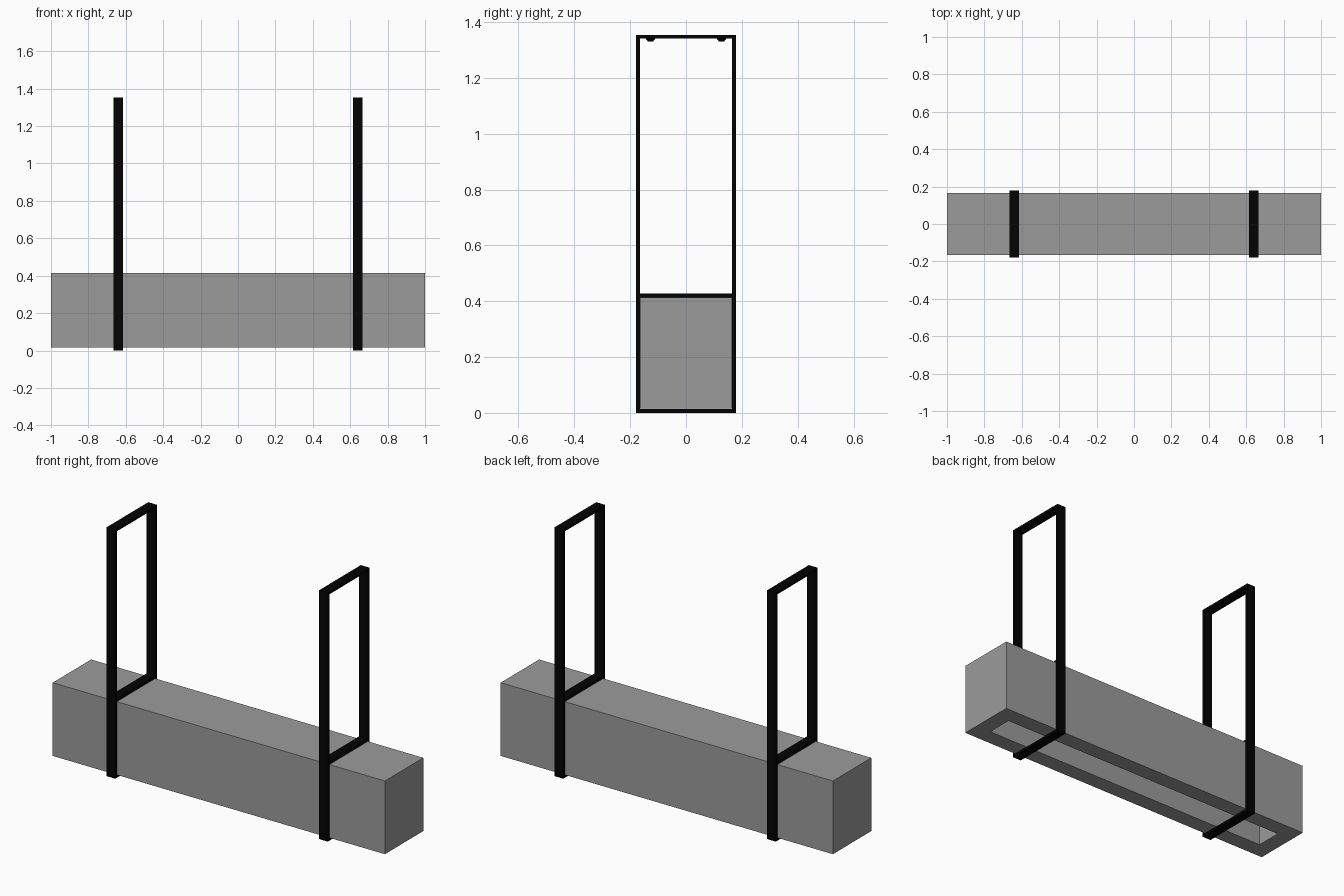
import bpy, bmesh
from mathutils import Matrix

if "Cube" in bpy.data.objects:
    bpy.data.objects.remove(bpy.data.objects["Cube"])


def material(name, v):
    m = bpy.data.materials.new(name)
    m.diffuse_color = (v, v, v, 1)
    m.use_nodes = True
    m.node_tree.nodes["Principled BSDF"].inputs["Base Color"].default_value = m.diffuse_color
    return m


black = material("black_metal", 0.001)
grey = material("dark_grey", 0.33)


def finish(bm, name, mat):
    bmesh.ops.recalc_face_normals(bm, faces=bm.faces)
    me = bpy.data.meshes.new(name)
    bm.to_mesh(me)
    bm.free()
    ob = bpy.data.objects.new(name, me)
    bpy.context.collection.objects.link(ob)
    me.materials.append(mat)
    return ob


def add_box(bm, lo, hi):
    mid = [(a + b) / 2 for a, b in zip(lo, hi)]
    size = [b - a for a, b in zip(lo, hi)]
    m = Matrix.Translation(mid) @ Matrix.Diagonal((*size, 1))
    bmesh.ops.create_cube(bm, size=1, matrix=m)


# Long box with a recess in the underside
Z0, Z1, Y = 0.0155, 0.414, 0.165
bm = bmesh.new()
add_box(bm, (-1, -Y, Z0), (1, Y, Z1))
bottom = min(bm.faces, key=lambda f: f.calc_center_median().z)
bmesh.ops.inset_region(bm, faces=[bottom], thickness=0.092, use_even_offset=True)
pit = bmesh.ops.extrude_discrete_faces(bm, faces=[bottom])["faces"][0]
bmesh.ops.translate(bm, verts=pit.verts[:], vec=(0, 0, 0.305))
finish(bm, "box_body", grey)

# Strap frames: closed rectangular loop plus a bar across the box top
OUT, TOP, T, W = 0.179, 1.354, 0.0135, 0.026
for side, x in (("left", -0.64), ("right", 0.64)):
    bm = bmesh.new()
    rings = []
    for sx in (-W, W):
        for y, z0, z1 in ((OUT, 0, TOP), (OUT - T, T, TOP - T)):
            rings.append([bm.verts.new((x + sx, a, b)) for a, b in
                          ((-y, z0), (y, z0), (y, z1), (-y, z1))])
    for a, b in ((0, 1), (1, 3), (3, 2), (2, 0)):
        for i in range(4):
            j = (i + 1) % 4
            bm.faces.new((rings[a][i], rings[a][j], rings[b][j], rings[b][i]))
    add_box(bm, (x - W, -OUT + T, Z1), (x + W, OUT - T, Z1 + T))
    finish(bm, side + "_strap_frame", black)

    # Tapered screw heads under the top bar
    for end, y in (("front", -0.127), ("back", 0.127)):
        bm = bmesh.new()
        bmesh.ops.create_cone(bm, cap_ends=True, segments=16,
                              radius1=0.009, radius2=0.018, depth=0.012,
                              matrix=Matrix.Translation((x, y, TOP - T - 0.005)))
        finish(bm, f"{side}_{end}_screw", black)
